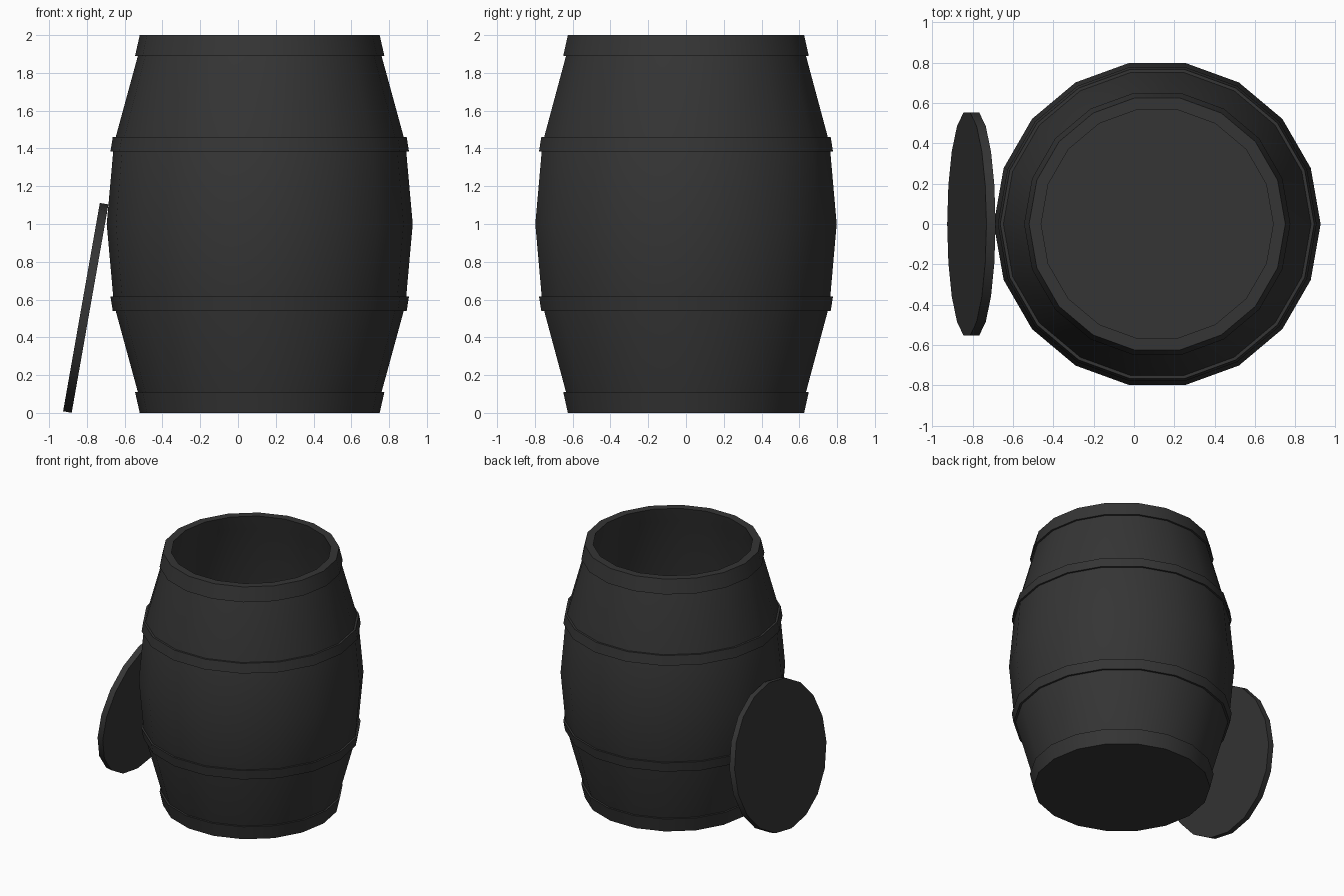
import bpy, bmesh
from math import cos, sin, pi, radians

if "Cube" in bpy.data.objects:
    bpy.data.objects.remove(bpy.data.objects["Cube"])

SIDES = 18
CX = 0.115

mat = bpy.data.materials.new("dark_grey")
mat.diffuse_color = (0.035, 0.035, 0.035, 1)
mat.use_nodes = True
mat.node_tree.nodes["Principled BSDF"].inputs["Base Color"].default_value = mat.diffuse_color


def lathe(name, profile, loc=(CX, 0, 0), closed=False):
    """Revolve (radius, z) points; an open profile is capped at both ends."""
    bm = bmesh.new()
    rings = [[bm.verts.new((r * cos(2 * pi * i / SIDES), r * sin(2 * pi * i / SIDES), z))
              for i in range(SIDES)] for r, z in profile]
    pairs = list(zip(rings, rings[1:]))
    if closed:
        pairs.append((rings[-1], rings[0]))
    else:
        bm.faces.new(rings[0])
        bm.faces.new(rings[-1])
    for a, b in pairs:
        for i in range(SIDES):
            j = (i + 1) % SIDES
            bm.faces.new((a[i], a[j], b[j], b[i]))
    bmesh.ops.recalc_face_normals(bm, faces=bm.faces)
    me = bpy.data.meshes.new(name)
    bm.to_mesh(me)
    bm.free()
    me.materials.append(mat)
    ob = bpy.data.objects.new(name, me)
    ob.location = loc
    bpy.context.collection.objects.link(ob)
    bpy.ops.object.select_all(action='DESELECT')
    ob.select_set(True)
    bpy.context.view_layer.objects.active = ob
    bpy.ops.object.shade_smooth_by_angle(angle=radians(30))
    return ob


# Hollow staved body: outer wall up, rim, inner wall down to the floor
outer = [(0.615, 0), (0.645, 0.11), (0.772, 0.575), (0.81, 1.0),
         (0.772, 1.425), (0.645, 1.89), (0.615, 2.0)]
inner = [(0.575, 2.0), (0.60, 1.89), (0.725, 1.425), (0.76, 1.0),
         (0.725, 0.575), (0.60, 0.11), (0.585, 0.06)]
lathe("barrel_body", outer + inner)

# Hoops, mirrored top and bottom
for side, flip in (("lower", False), ("upper", True)):
    for kind, prof in (("end_hoop", [(0.61, 0), (0.635, 0), (0.66, 0.11), (0.64, 0.11)]),
                       ("middle_hoop", [(0.755, 0.54), (0.778, 0.54), (0.79, 0.615), (0.77, 0.615)])):
        lathe(side + "_" + kind, [(r, 2 - z if flip else z) for r, z in prof], closed=True)

# Lid leaning on the barrel's left side
lid = lathe("lid", [(0.56, -0.023), (0.56, 0.023)], loc=(-0.806, 0, 0.556))
lid.rotation_euler = (0, radians(-80), 0)
